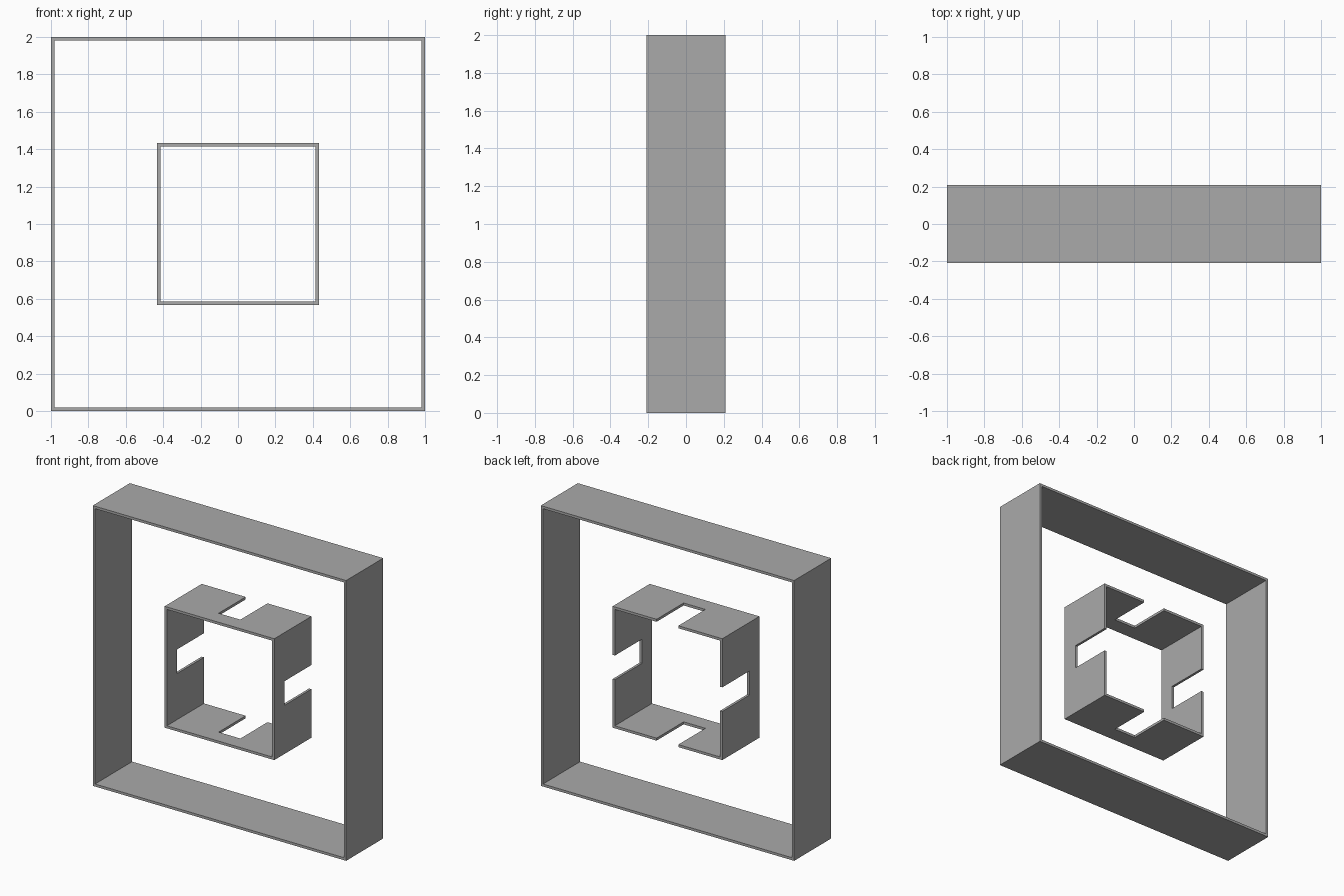
import bpy, bmesh
from math import pi
from mathutils import Matrix, Vector

if "Cube" in bpy.data.objects:
    bpy.data.objects.remove(bpy.data.objects["Cube"])

DEPTH = 0.209   # half depth along y
WALL = 0.018    # sheet thickness

# Dark grey sheet
grey = bpy.data.materials.new("dark_grey")
grey.diffuse_color = (0.4, 0.4, 0.4, 1.0)
grey.use_nodes = True
grey.node_tree.nodes["Principled BSDF"].inputs["Base Color"].default_value = grey.diffuse_color


def square_frame(name, half, notch=None):
    """Square tube open front and back; notch = (half width, length) cut from the back edge."""
    # Flat outline of one wall as (x, y); corner points are mitred
    outline = [(-half, DEPTH), (-half, -DEPTH), (half, -DEPTH), (half, DEPTH)]
    if notch:
        w, length = notch
        outline += [(w, DEPTH), (w, DEPTH - length), (-w, DEPTH - length), (-w, DEPTH)]
    bm = bmesh.new()
    for k in range(4):
        turn = Matrix.Rotation(k * pi / 2, 4, 'Y')
        outer, inner = [], []
        for x, y in outline:
            xi = x * (half - WALL) / half if abs(x) == half else x
            outer.append(bm.verts.new(turn @ Vector((x, y, half))))
            inner.append(bm.verts.new(turn @ Vector((xi, y, half - WALL))))
        bm.faces.new(outer)
        bm.faces.new(inner[::-1])
        n = len(outline)
        for i in range(n):
            if i in (0, 2):      # mitred ends join the neighbouring walls
                continue
            j = (i + 1) % n
            bm.faces.new((outer[j], outer[i], inner[i], inner[j]))
    bmesh.ops.remove_doubles(bm, verts=bm.verts, dist=1e-5)
    bmesh.ops.recalc_face_normals(bm, faces=bm.faces)
    mesh = bpy.data.meshes.new(name)
    bm.to_mesh(mesh)
    bm.free()
    mesh.materials.append(grey)
    obj = bpy.data.objects.new(name, mesh)
    obj.location.z = 1.0
    bpy.context.collection.objects.link(obj)
    return obj


# Plain outer frame
square_frame("outer_frame", 1.0)

# Small inner frame with a slot in each wall, open to the back
square_frame("inner_slotted_frame", 0.433, notch=(0.086, 0.305))
